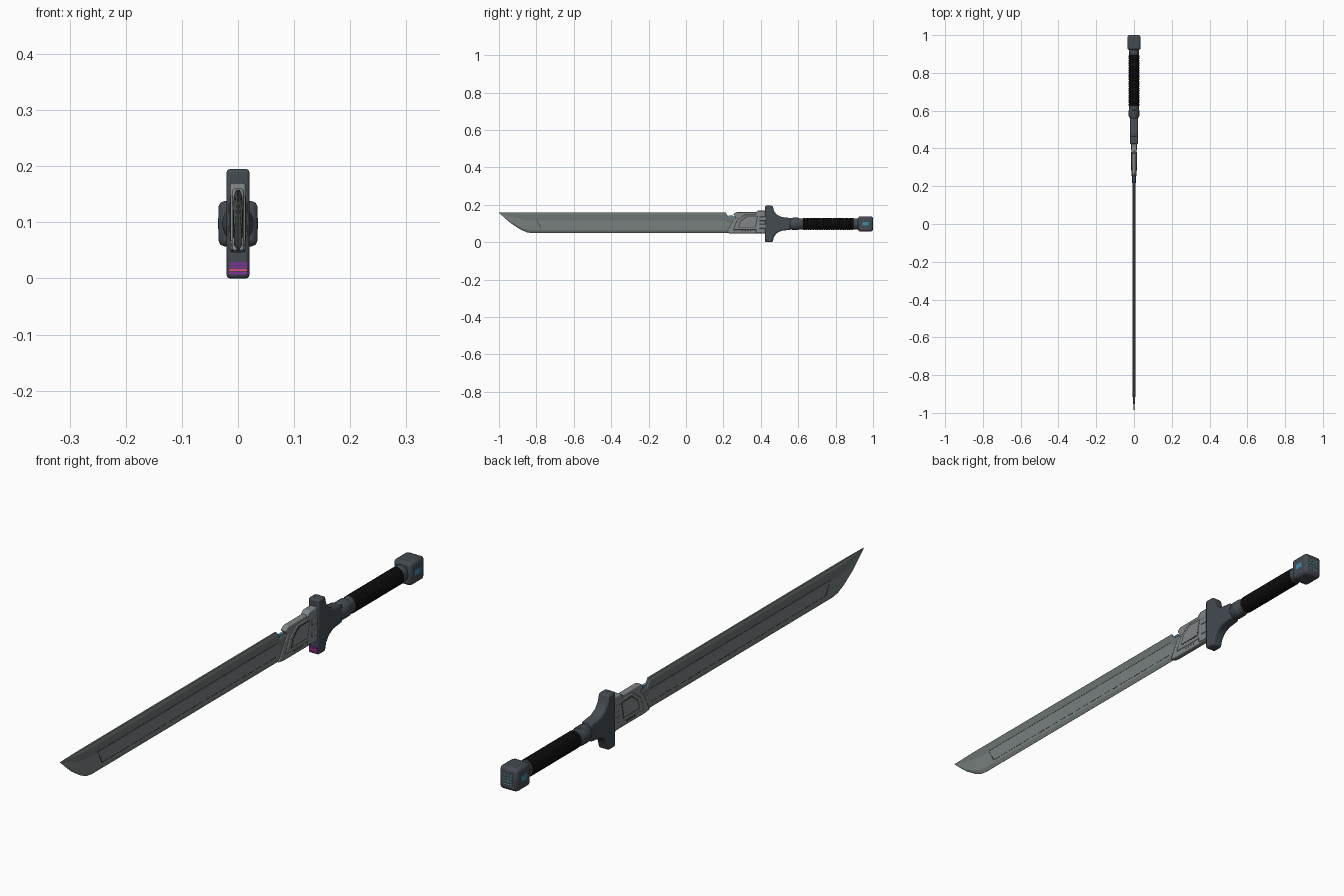
import bpy, bmesh, math

if "Cube" in bpy.data.objects:
    bpy.data.objects.remove(bpy.data.objects["Cube"])

def material(name, r, g, b):
    m = bpy.data.materials.new(name)
    m.diffuse_color = (r, g, b, 1)
    m.use_nodes = True
    m.node_tree.nodes["Principled BSDF"].inputs["Base Color"].default_value = m.diffuse_color
    return m

STEEL = material("blade steel", 0.19, 0.215, 0.21)
SPINE = material("spine steel", 0.145, 0.17, 0.165)
COLLAR = material("collar steel", 0.22, 0.24, 0.24)
LINE = material("panel line", 0.05, 0.055, 0.055)
GUN = material("gunmetal", 0.058, 0.07, 0.083)
BLACK = material("grip black", 0.004, 0.004, 0.004)
CYAN = material("cyan light", 0.08, 0.55, 0.6)
BLUE = material("blue light", 0.05, 0.25, 0.42)
PURPLE = material("purple light", 0.22, 0.03, 0.35)
PINK = material("pink light", 0.8, 0.06, 0.25)
ZC = 0.0975  # height of the handle axis

def finish(name, bm, mats, bevel=0, segs=2, angle=30):
    bmesh.ops.recalc_face_normals(bm, faces=bm.faces)
    me = bpy.data.meshes.new(name)
    bm.to_mesh(me)
    bm.free()
    ob = bpy.data.objects.new(name, me)
    bpy.context.collection.objects.link(ob)
    for m in mats:
        me.materials.append(m)
    if bevel:
        mod = ob.modifiers.new("bevel", "BEVEL")
        mod.width, mod.segments, mod.limit_method = bevel, segs, "ANGLE"
        mod.angle_limit = math.radians(35)
    bpy.ops.object.select_all(action="DESELECT")
    bpy.context.view_layer.objects.active = ob
    ob.select_set(True)
    bpy.ops.object.shade_smooth_by_angle(angle=math.radians(angle))
    return ob

def loft(name, rings, mats, rule=None, **kw):
    bm = bmesh.new()
    vs = [[bm.verts.new(p) for p in r] for r in rings]
    n = len(rings[0])
    for a, b in zip(vs, vs[1:]):
        for i in range(n):
            f = bm.faces.new((a[i], a[(i + 1) % n], b[(i + 1) % n], b[i]))
            f.material_index = rule(i) if rule else 0
    bm.faces.new(vs[0])
    bm.faces.new(vs[-1])
    return finish(name, bm, mats, **kw)

def prism(name, pts, half, mat, bevel=0, **kw):
    """Side profile of (y, z) points, extruded across x."""
    return loft(name, [[(x, y, z) for y, z in pts] for x in (-half, half)],
                [mat], bevel=bevel, **kw)

def box(name, x0, x1, y0, y1, z0, z1, mat, bevel=0, **kw):
    return loft(name, [[(x, y, z0), (x, y, z1), (x, y1 if y == y0 else y0, z1), (x, y1 if y == y0 else y0, z0)]
                       for x in (x0, x1) for y in (y0,)], [mat], bevel=bevel, **kw)

def lathe(name, prof, mat, n=24, **kw):
    """(y, x radius, z radius) stations round the handle axis."""
    rings = [[(rx * math.cos(2 * math.pi * i / n), y, ZC + rz * math.sin(2 * math.pi * i / n))
              for i in range(n)] for y, rx, rz in prof]
    return loft(name, rings, [mat], **kw)

# Blade: faceted lens section lofted from the tip to the notch
section = [(0.05, 0), (0.8, 0.12), (1, 0.62), (0.8, 0.9), (0.35, 1)]
stations = [(-1, .157, .158), (-.97, .130, .158), (-.934, .099, .158), (-.885, .067, .158),
            (-.85, .052, .158), (-.82, .048, .158), (.2, .048, .158), (.212, .048, .158),
            (.226, .048, .136), (.30, .048, .136)]
rings = []
for y, zb, zt in stations:
    h, w = zt - zb, 0.0085 * min(1, (0.158 - zb) / 0.09)
    right = [(w * x, y, zb + t * h) for x, t in section]
    rings.append(right + [(-x, yy, z) for x, yy, z in reversed(right)])
loft("blade", rings, [STEEL, SPINE], rule=lambda i: 1 if 2 <= i <= 6 else 0, angle=8)

# Engraved fuller outline on both faces of the blade
w = 0.001
prism("fuller_line_top", [(-.80, .121 - w), (.21, .121 - w), (.21, .121 + w), (-.80, .121 + w)], .0087, LINE)
prism("fuller_line_tip", [(-.80, .119), (-.797, .119), (-.772, .073), (-.776, .073)], .0086, LINE)
for i in range(24):
    y = -.77 + i * .041
    prism(f"fuller_dash_{i}", [(y, .073 - w), (y + .03, .073 - w), (y + .03, .073 + w), (y, .073 + w)], .0078, LINE)

# Collar between blade and guard
prism("collar_body", [(.215, .050), (.24, .046), (.45, .046), (.45, .160), (.268, .160),
                      (.252, .148), (.268, .130), (.25, .112)], .0105, COLLAR, .004)
prism("collar_rear_block", [(.375, .05), (.45, .045), (.45, .170), (.385, .170), (.37, .158)], .014, COLLAR, .004)
prism("collar_side_frame", [(.252, .066), (.45, .066), (.45, .148), (.315, .148), (.272, .115)], .0135, COLLAR, .003)
prism("collar_recess_line", [(.278, .078), (.372, .078), (.385, .140), (.322, .140), (.288, .112)], .0141, LINE)
prism("collar_inner_panel", [(.283, .082), (.368, .082), (.380, .136), (.325, .136), (.294, .111)], .0148, COLLAR)
for i, z in enumerate((.085, .125)):
    box(f"collar_rail_{i}", -.0165, .0165, .392, .45, z - .011, z + .011, COLLAR, .002)
for i in range(4):
    y = .30 + i * .014
    prism(f"collar_vent_{i}", [(y, .056), (y + .006, .056), (y + .006, .063), (y, .063)], .0112, LINE)
box("notch_light", -.005, .005, .226, .25, .134, .142, BLUE)

# Guard: half profile mirrored about the handle axis
half = [(.423, .0975), (.463, .0975), (.470, .070), (.485, .050), (.510, .037), (.560, .031)]
up = [(y, ZC + d) for y, d in half]
down = [(y, ZC - d) for y, d in reversed(half)]
prism("guard", up + down, .0205, GUN, .006, angle=35)

# Light panel on the front of the lower guard arm
for i in range(4):
    box(f"guard_light_{i}", -.016, .016, .4215, .426, .0075 + i * .0055, .0115 + i * .0055,
        PINK if i == 1 else PURPLE)

# Ferrule, ribbed grip and neck
lathe("front_ferrule", [(.55, .019, .029), (.565, .024, .031), (.572, .028, .033), (.60, .028, .033),
                        (.604, .026, .030), (.632, .026, .030)], GUN)
ribs = []
N = 22
for i in range(N):
    y = .625 + .27 * i / N
    s = .27 / N
    ribs += [(y, .0265, .030), (y + .2 * s, .028, .0315), (y + .8 * s, .028, .0315)]
lathe("grip", ribs + [(.895, .0265, .030)], BLACK)
lathe("rear_ferrule", [(.893, .024, .028), (.898, .026, .030), (.912, .026, .030), (.93, .024, .028)], GUN)

# Pommel with small lights
box("pommel", -.035, .035, .92, 1.0, .057, .138, GUN, .011)
for s in (-1, 1):
    box("pommel_side_light", s * .034, s * .0355, .945, .975, .088, .108, BLUE)
for row in range(4):
    for x in (-.013, 0, .013):
        z = .08 + row * .011
        box("pommel_end_light", x - .004, x + .004, .998, 1.0006, z - .0015, z + .0015, CYAN)
